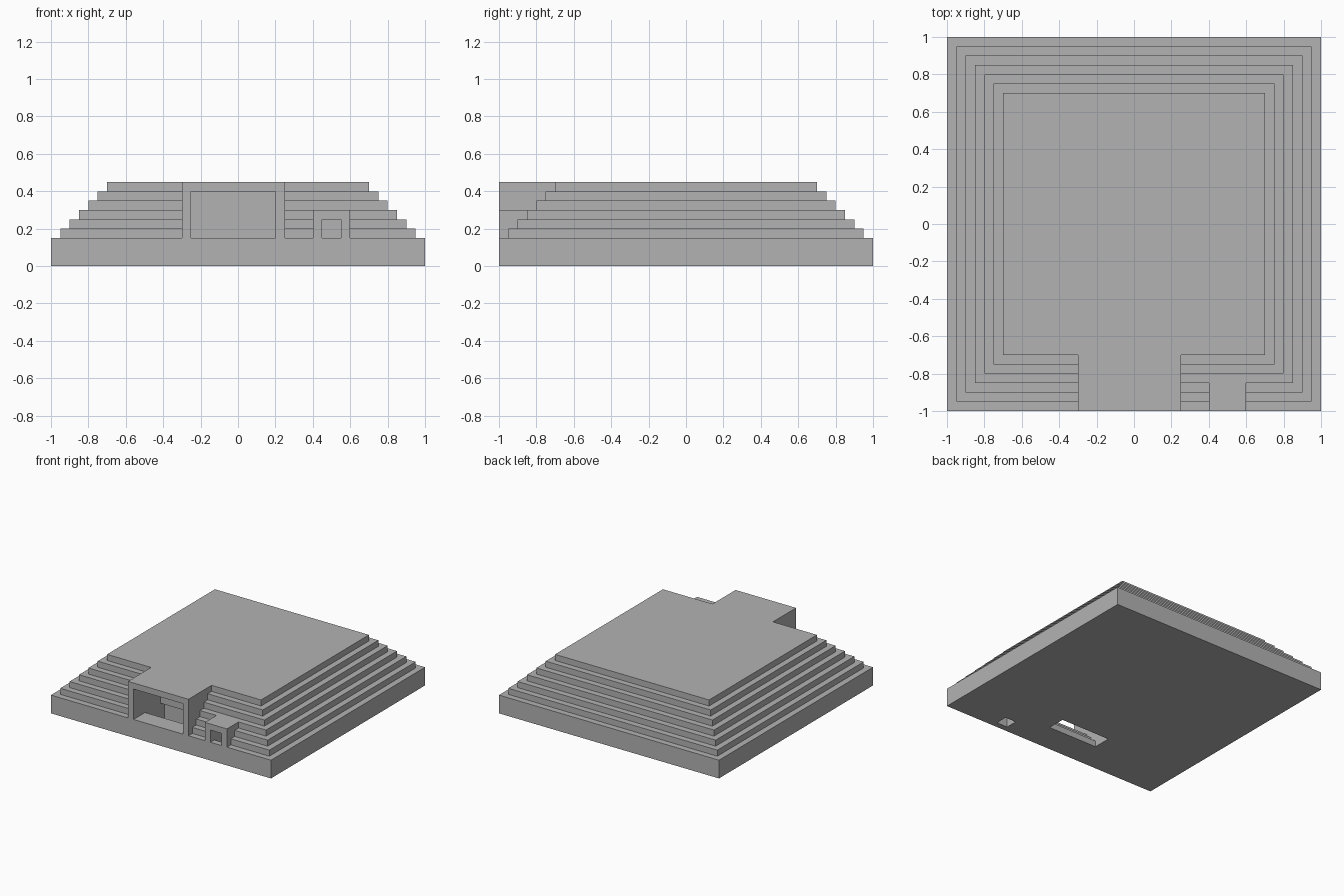
import bpy, bmesh
from mathutils import Vector

cube = bpy.data.objects.get("Cube")
if cube:
    bpy.data.objects.remove(cube, do_unlink=True)

stone = bpy.data.materials.new("grey stone")
stone.use_nodes = True
stone.diffuse_color = (0.45, 0.45, 0.45, 1)
stone.node_tree.nodes["Principled BSDF"].inputs["Base Color"].default_value = stone.diffuse_color


def box(name, x, y, z):
    """Axis-aligned box from (min, max) pairs."""
    bm = bmesh.new()
    bmesh.ops.create_cube(bm, size=1)
    lo, hi = Vector((x[0], y[0], z[0])), Vector((x[1], y[1], z[1]))
    for v in bm.verts:
        v.co = Vector(lo[i] + (v.co[i] + 0.5) * (hi[i] - lo[i]) for i in range(3))
    mesh = bpy.data.meshes.new(name)
    bm.to_mesh(mesh)
    bm.free()
    mesh.materials.append(stone)
    obj = bpy.data.objects.new(name, mesh)
    bpy.context.collection.objects.link(obj)
    return obj


def combine(target, part, operation):
    """Merge a part into the target, or carve it away."""
    mod = target.modifiers.new(operation, "BOOLEAN")
    mod.operation, mod.solver, mod.object = operation, "EXACT", part
    bpy.context.view_layer.objects.active = target
    bpy.ops.object.modifier_apply(modifier=mod.name)
    bpy.data.objects.remove(part, do_unlink=True)


STEP = 0.05
PLINTH = 0.15

# Plinth and the six tiers above it
pyramid = box("stepped_pyramid", (-1, 1), (-1, 1), (0, PLINTH))
for i in range(1, 7):
    half = 1 - STEP * i
    tier = box("tier", (-half, half), (-half, half), (0.1, PLINTH + STEP * i))
    combine(pyramid, tier, "UNION")

# Large and small porches
combine(pyramid, box("large_porch", (-0.3, 0.25), (-1, -0.5), (0.1, 0.45)), "UNION")
combine(pyramid, box("small_porch", (0.4, 0.6), (-1, -0.7), (0.1, 0.3)), "UNION")

# Large doorway with steps leading down through the floor
door = (-0.25, 0.2)
combine(pyramid, box("large_doorway", door, (-1.1, -0.65), (PLINTH, 0.4)), "DIFFERENCE")
for i in range(3):
    well = box("stairwell", door, (-0.85 + STEP * i, -0.6), (0.1 - STEP * i - 0.1 * (i == 2), PLINTH - STEP * i))
    combine(pyramid, well, "DIFFERENCE")

# Small doorway with a shaft through the floor
combine(pyramid, box("small_doorway", (0.45, 0.55), (-1.1, -0.85), (PLINTH, 0.25)), "DIFFERENCE")
combine(pyramid, box("small_shaft", (0.45, 0.55), (-0.95, -0.85), (-0.1, 0.2)), "DIFFERENCE")

# Merge coplanar faces
bm = bmesh.new()
bm.from_mesh(pyramid.data)
bmesh.ops.remove_doubles(bm, verts=bm.verts, dist=0.0001)
bmesh.ops.dissolve_limit(bm, angle_limit=0.01, verts=bm.verts, edges=bm.edges)
bm.to_mesh(pyramid.data)
bm.free()
